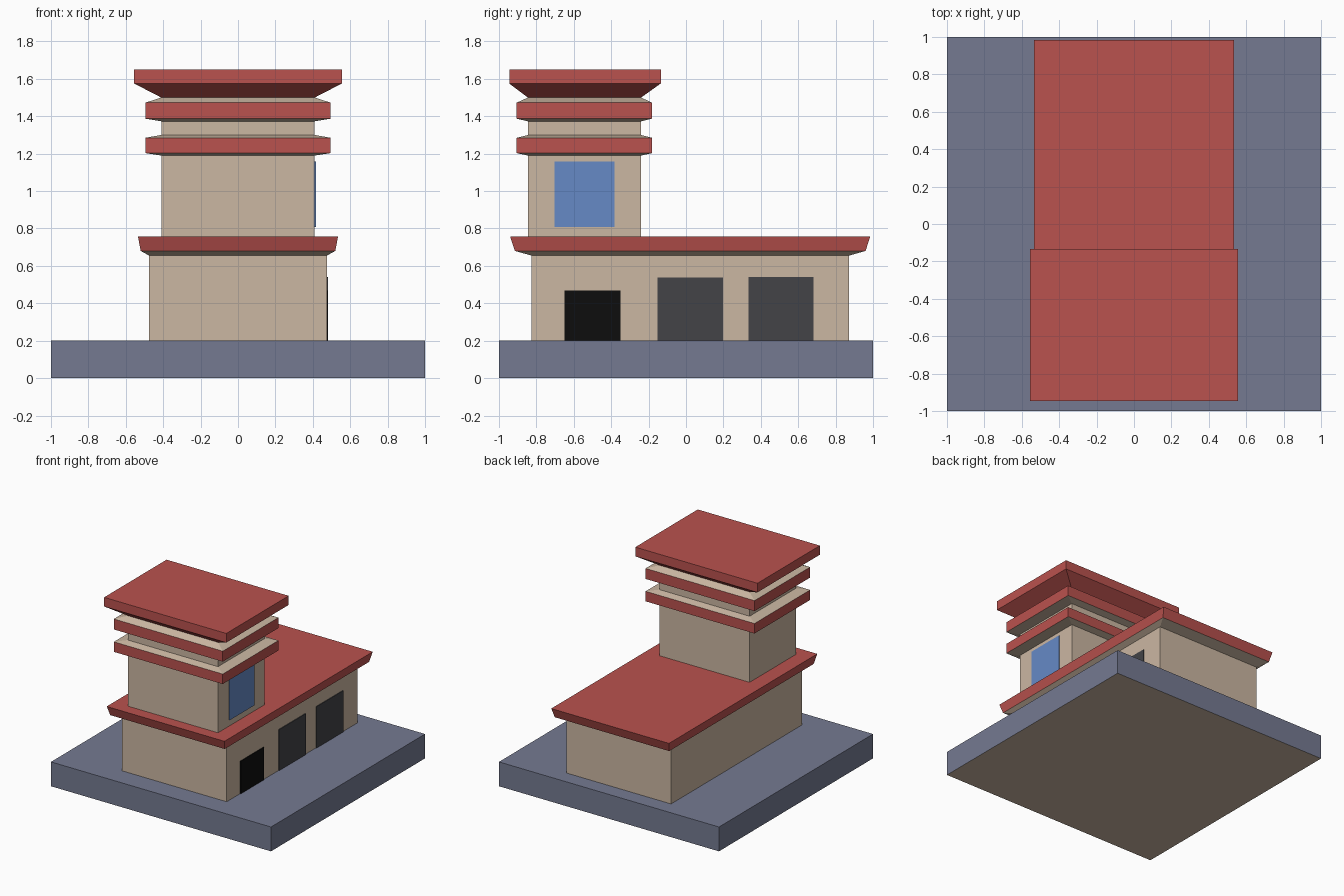
import bpy, bmesh

if "Cube" in bpy.data.objects:
    bpy.data.objects.remove(bpy.data.objects["Cube"])


def srgb(h):
    c = [int(h[i:i + 2], 16) / 255 for i in (0, 2, 4)]
    return [v / 12.92 if v <= 0.04045 else ((v + 0.055) / 1.055) ** 2.4 for v in c] + [1]


def material(name, h):
    m = bpy.data.materials.new(name)
    m.diffuse_color = srgb(h)
    m.use_nodes = True
    m.node_tree.nodes["Principled BSDF"].inputs["Base Color"].default_value = m.diffuse_color
    return m


SLATE = material("slate blue", "757A91")
TAN = material("tan wall", "CBB7A2")
RED = material("red roof", "BA524E")
BLUE = material("window blue", "668AC6")
GREY = material("dark grey", "434347")
BLACK = material("black", "0D0D0D")


def make(name, bm, mats):
    bmesh.ops.recalc_face_normals(bm, faces=bm.faces)
    me = bpy.data.meshes.new(name)
    bm.to_mesh(me)
    bm.free()
    for m in mats:
        me.materials.append(m)
    ob = bpy.data.objects.new(name, me)
    bpy.context.collection.objects.link(ob)
    return ob


def stack(name, rings, mats, cap_mats):
    """Loft rectangles (half width, y0, y1, z, material of the band above)."""
    bm = bmesh.new()
    loops = [[bm.verts.new(p) for p in ((-w, a, z), (w, a, z), (w, b, z), (-w, b, z))]
             for w, a, b, z, _ in rings]
    for lo, hi, r in zip(loops, loops[1:], rings):
        for i in range(4):
            j = (i + 1) % 4
            bm.faces.new((lo[i], lo[j], hi[j], hi[i])).material_index = r[4]
    bm.faces.new(loops[0][::-1]).material_index = cap_mats[0]
    bm.faces.new(loops[-1]).material_index = cap_mats[1]
    return make(name, bm, mats)


def plate(name, x, y0, y1, z0, z1, mat):
    """Thin panel on a right-hand wall."""
    bm = bmesh.new()
    bmesh.ops.create_cube(bm, size=1)
    for v in bm.verts:
        v.co = (x + v.co.x * 0.012, (y0 + y1) / 2 + v.co.y * (y1 - y0),
                (z0 + z1) / 2 + v.co.z * (z1 - z0))
    make(name, bm, [mat])


# Base slab, with a tan underside
stack("base_slab", [(1, -1, 1, 0, 0), (1, -1, 1, 0.2, 0)], [SLATE, TAN], (1, 0))

# Lower hall with flared eaves and flat roof
stack("lower_hall", [
    (0.475, -0.825, 0.872, 0.2, 0),
    (0.475, -0.825, 0.872, 0.655, 0),
    (0.52, -0.915, 0.96, 0.68, 1),
    (0.535, -0.94, 0.985, 0.757, 1)], [TAN, RED], (0, 1))

# Tower with two red bands and a flared cap
wall = (0.41, -0.845, -0.24)
band = (0.495, -0.905, -0.182)
cap = (0.555, -0.945, -0.135)
rings = [(*wall, 0.75, 0)]
for z0, z1, z2, z3 in ((1.19, 1.203, 1.285, 1.30), (1.373, 1.387, 1.473, 1.50)):
    rings += [(*wall, z0, 0), (*band, z1, 1), (*band, z2, 0), (*wall, z3, 0)]
rings[-1] = (*wall, 1.50, 1)
rings += [(*cap, 1.575, 1), (*cap, 1.65, 1)]
stack("tower", rings, [TAN, RED], (0, 1))

# Door, garage doors and window on the right side
plate("entrance_door", 0.475, -0.65, -0.35, 0.2, 0.468, BLACK)
plate("garage_door_front", 0.475, -0.152, 0.197, 0.2, 0.537, GREY)
plate("garage_door_back", 0.475, 0.335, 0.683, 0.2, 0.54, GREY)
plate("tower_window", 0.41, -0.703, -0.383, 0.807, 1.158, BLUE)
